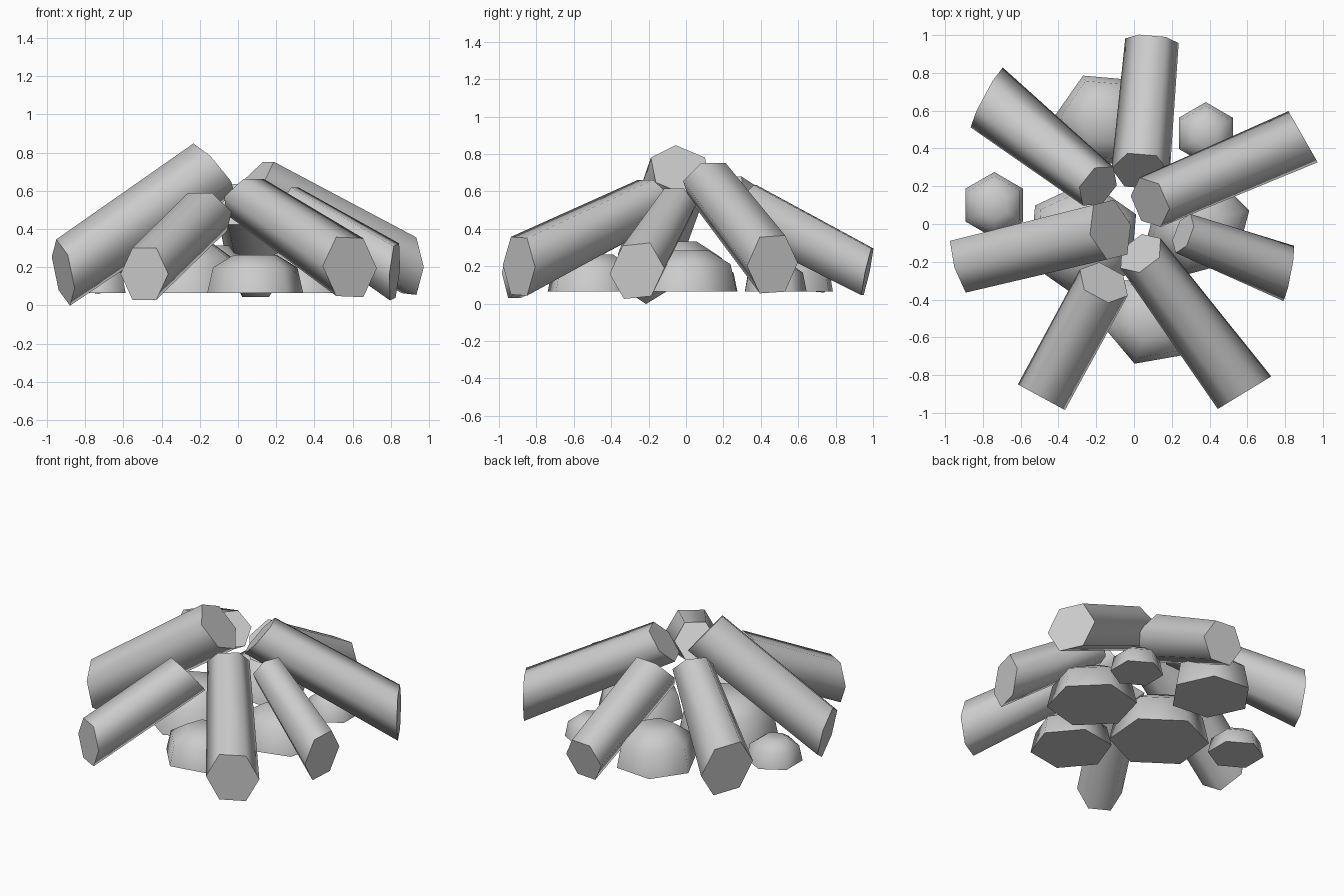
import bpy, bmesh, math
from mathutils import Vector

if "Cube" in bpy.data.objects:
    bpy.data.objects.remove(bpy.data.objects["Cube"])


def loft(name, rings, sharp_top=True):
    """Skin hexagonal rings: smooth sides, flat caps with sharp rims."""
    bm = bmesh.new()
    loops = [[bm.verts.new(p) for p in ring] for ring in rings]
    for a, b in zip(loops, loops[1:]):
        for i in range(len(a)):
            j = (i + 1) % len(a)
            bm.faces.new((a[i], a[j], b[j], b[i])).smooth = True
    bottom = bm.faces.new(loops[0][::-1])
    top = bm.faces.new(loops[-1])
    top.smooth = True
    for cap in ([bottom, top] if sharp_top else [bottom]):
        cap.smooth = False
        for e in cap.edges:
            e.smooth = False
    bmesh.ops.recalc_face_normals(bm, faces=bm.faces)
    mesh = bpy.data.meshes.new(name)
    bm.to_mesh(mesh)
    bm.free()
    obj = bpy.data.objects.new(name, mesh)
    bpy.context.collection.objects.link(obj)
    return obj


def log(name, outer, inner, r_out, r_in, roll=0, lean=0, twist=0.0, lean_in=40):
    """Hexagonal log leaning inwards; both ends are cut slightly askew."""
    outer, inner = Vector(outer), Vector(inner)
    axis = (inner - outer).normalized()
    side = axis.cross(Vector((0, 0, 1))).normalized()
    up = side.cross(axis)
    pitch = math.asin(axis.z)
    rings = []
    for centre, r, cut, tw in ((outer, r_out, lean, twist), (inner, r_in, lean_in, 0)):
        skew = math.tan(pitch - math.radians(cut))
        ring = []
        for k in range(6):
            t = math.radians(60 * k + roll)
            a, b = r * math.cos(t), r * math.sin(t)
            ring.append(centre + side * a + up * b + axis * (b * skew + a * tw))
        rings.append(ring)
    loft(name, rings)


def rock(name, x, y, r, top, roll):
    """Low rounded dome with a flat underside."""
    base = 0.065
    rings = []
    for s, h in ((1, 0), (0.88, 0.65), (0.45, 0.97)):
        z = base + (top - base) * h
        rings.append([(x + r * s * math.cos(math.radians(60 * k + roll)),
                       y + r * s * math.sin(math.radians(60 * k + roll)), z)
                      for k in range(6)])
    loft(name, rings, sharp_top=False)


# Logs stacked in a ring
log("log_west", (-0.915, -0.222, 0.172), (-0.125, -0.03, 0.715), 0.165, 0.172,
    roll=30, lean=12, twist=0.07)
log("log_north_west", (-0.78, 0.67, 0.23), (-0.19, 0.20, 0.59), 0.177, 0.13,
    lean=5, twist=0.2)
log("log_north", (0.095, 0.97, 0.17), (0.035, 0.28, 0.53), 0.142, 0.155, lean=12)
log("log_east", (0.82, -0.262, 0.175), (0.26, -0.05, 0.53), 0.147, 0.11,
    lean=4, twist=0.2, lean_in=25)
log("log_north_east", (0.895, 0.462, 0.21), (0.085, 0.115, 0.655), 0.155, 0.142,
    twist=0.13)
log("log_south_east", (0.585, -0.893, 0.20), (0.035, -0.155, 0.57), 0.165, 0.132,
    twist=-0.1)
log("log_south_west", (-0.49, -0.917, 0.165), (-0.16, -0.31, 0.49), 0.142, 0.144)

# Rocks underneath
rock("rock_centre", -0.27, -0.08, 0.31, 0.34, 25)
rock("rock_east", 0.34, 0.0, 0.28, 0.29, 15)
rock("rock_north", -0.16, 0.55, 0.26, 0.32, 55)
rock("rock_south", 0.09, -0.50, 0.255, 0.27, 10)
rock("rock_small_west", -0.74, 0.10, 0.175, 0.22, 30)
rock("rock_small_north_east", 0.38, 0.48, 0.165, 0.22, 30)
